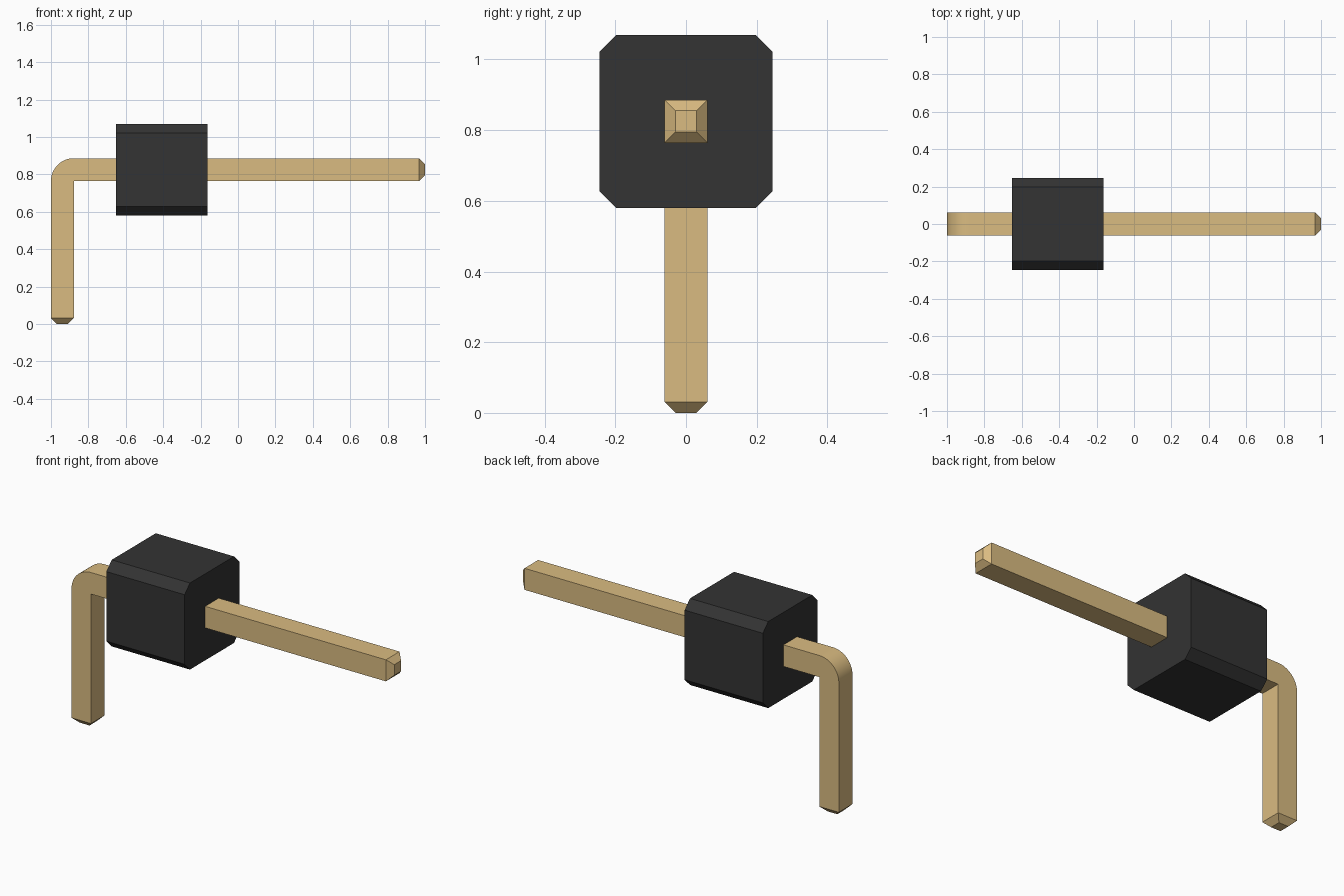
import bpy, bmesh, math
from mathutils import Vector

cube = bpy.data.objects.get("Cube")
if cube:
    bpy.data.objects.remove(cube, do_unlink=True)


def material(name, color):
    mat = bpy.data.materials.new(name)
    mat.use_nodes = True
    mat.diffuse_color = (*color, 1)
    mat.node_tree.nodes["Principled BSDF"].inputs["Base Color"].default_value = (*color, 1)
    return mat


def prism(name, points, offset, mat, tips=()):
    """Extrude a closed outline by offset, then taper the end faces facing each tip direction."""
    bm = bmesh.new()
    face = bm.faces.new([bm.verts.new(p) for p in points])
    side = bmesh.ops.extrude_face_region(bm, geom=[face])["geom"]
    bmesh.ops.translate(bm, vec=offset, verts=[v for v in side if isinstance(v, bmesh.types.BMVert)])
    bmesh.ops.recalc_face_normals(bm, faces=bm.faces)
    for tip in map(Vector, tips):
        end = max((f for f in bm.faces if f.normal.dot(tip) > 0.99),
                  key=lambda f: f.calc_center_median().dot(tip))
        bmesh.ops.inset_region(bm, faces=[end], thickness=CHAMFER, use_even_offset=True)
        bmesh.ops.translate(bm, vec=tip * CHAMFER, verts=end.verts)
    mesh = bpy.data.meshes.new(name)
    bm.to_mesh(mesh)
    bm.free()
    mesh.materials.append(mat)
    obj = bpy.data.objects.new(name, mesh)
    bpy.context.collection.objects.link(obj)
    return obj


gold = material("gold", (0.70, 0.50, 0.22))
black = material("black plastic", (0.033, 0.033, 0.033))

# Bent square pin: rounded outer corner, sharp inner corner, tapered tips
W, CHAMFER = 0.122, 0.031
left, inner, top = -1, -1 + W, 0.886
low = top - W
right = 1 - CHAMFER
arc = [(inner - W * math.cos(a), low + W * math.sin(a))
       for a in (math.pi / 2 * i / 16 for i in range(17))]
outline = [(inner, low), (inner, CHAMFER), (left, CHAMFER), *arc, (right, top), (right, low)]
pin = prism("bent_pin", [(x, -W / 2, z) for x, z in outline], (0, W, 0), gold,
            [(1, 0, 0), (0, 0, -1)])

# Smooth only the bend
bpy.ops.object.select_all(action='DESELECT')
pin.select_set(True)
bpy.context.view_layer.objects.active = pin
bpy.ops.object.shade_smooth_by_angle(angle=math.radians(30))

# Plastic housing: octagonal section running along the pin
H, CUT, MID = 0.245, 0.048, 0.825
quarter = [(H, H - CUT), (H - CUT, H)]
section = []
for sy, sz in ((1, 1), (-1, 1), (-1, -1), (1, -1)):
    corner = [(sy * y, sz * z) for y, z in quarter]
    section += corner if sy * sz > 0 else corner[::-1]
prism("housing", [(-0.653, y, MID + z) for y, z in section], (2 * H, 0, 0), black)
